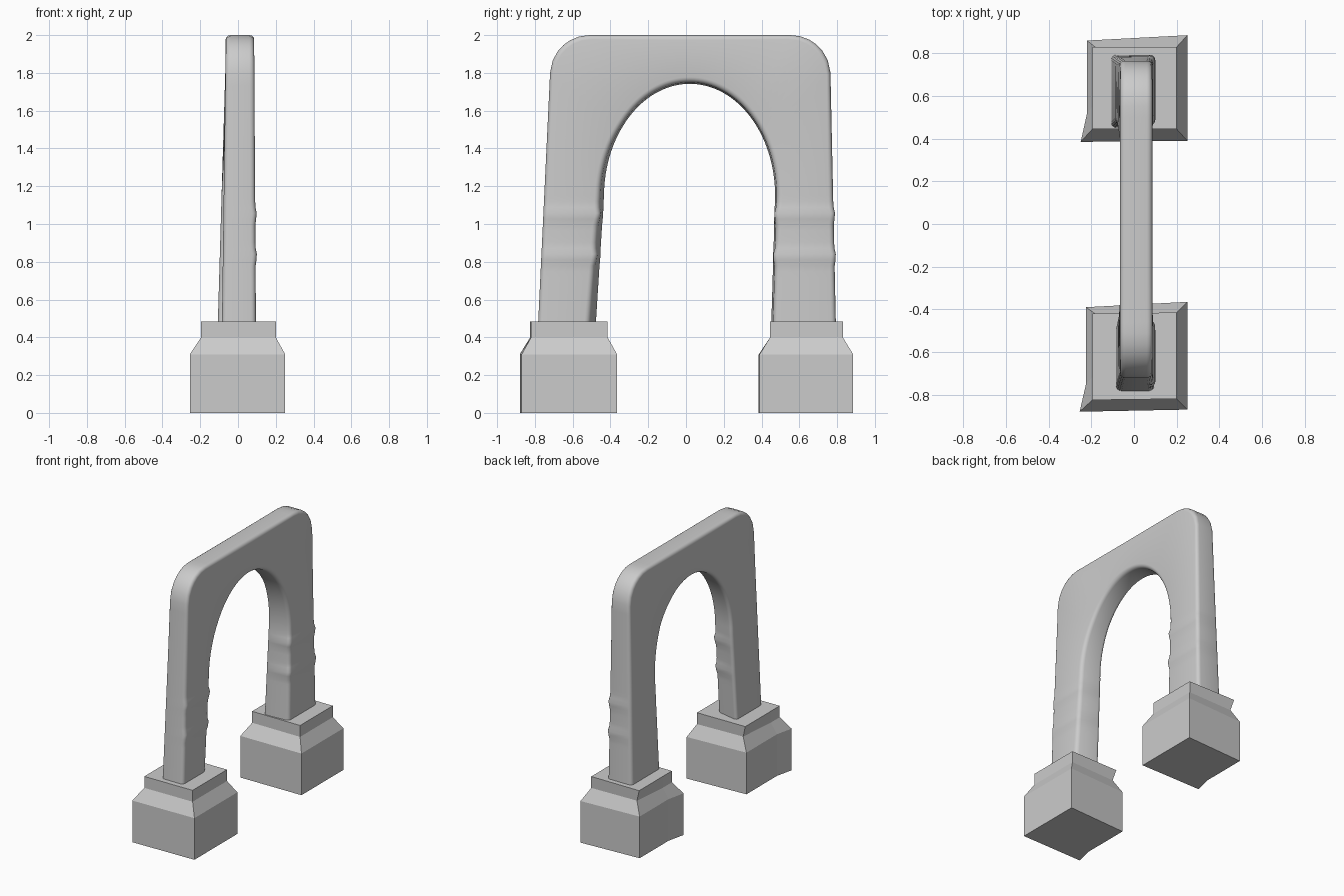
import bpy, bmesh, math

if "Cube" in bpy.data.objects:
    bpy.data.objects.remove(bpy.data.objects["Cube"])

stone = bpy.data.materials.new("grey_stone")
stone.diffuse_color = (0.6, 0.6, 0.6, 1)
stone.use_nodes = True
stone.node_tree.nodes["Principled BSDF"].inputs["Base Color"].default_value = stone.diffuse_color


def make_object(name, rings, angle):
    """Skin a list of equal closed rings, cap the ends."""
    bm = bmesh.new()
    loops = [[bm.verts.new(p) for p in r] for r in rings]
    n = len(rings[0])
    for a, b in zip(loops, loops[1:]):
        for i in range(n):
            j = (i + 1) % n
            bm.faces.new((a[i], a[j], b[j], b[i]))
    bm.faces.new(loops[0][::-1])
    bm.faces.new(loops[-1])
    bmesh.ops.recalc_face_normals(bm, faces=bm.faces[:])
    me = bpy.data.meshes.new(name)
    bm.to_mesh(me)
    bm.free()
    me.materials.append(stone)
    ob = bpy.data.objects.new(name, me)
    bpy.context.collection.objects.link(ob)
    if angle:
        bpy.ops.object.select_all(action='DESELECT')
        ob.select_set(True)
        bpy.context.view_layer.objects.active = ob
        bpy.ops.object.shade_smooth_by_angle(angle=math.radians(angle))
    return ob


# Pedestals: slightly skewed block, sloped shoulder and square cap
def pedestal(name, base, cap):
    neck = list(cap)
    neck[3] = (cap[3][0] + 0.025, cap[3][1] - 0.01)   # undercut corner
    levels = [(base, 0.0), (base, 0.31), (neck, 0.40), (cap, 0.485)]
    make_object(name, [[(x, y, z) for x, y in pts] for pts, z in levels], 0)


pedestal("front_pedestal",
         [(-0.255, -0.88), (0.25, -0.87), (0.25, -0.365), (-0.225, -0.39), (-0.225, -0.75)],
         [(-0.195, -0.825), (0.20, -0.82), (0.20, -0.415), (-0.195, -0.42), (-0.195, -0.72)])
pedestal("back_pedestal",
         [(-0.25, 0.385), (0.25, 0.39), (0.25, 0.885), (-0.22, 0.86), (-0.22, 0.52)],
         [(-0.195, 0.445), (0.20, 0.445), (0.20, 0.83), (-0.195, 0.83), (-0.195, 0.55)])

# Arch: stations pair a point on the opening with a point on the outer edge
CY, CZ, FOOT = 0.02, 1.15, 0.47


def outer_edge(dy, dz):
    """Hit a rounded rectangle with a ray from the arch centre."""
    w = 0.765 - CY if dy > 0 else 0.72 + CY
    h, r = 2.0 - CZ, 0.21
    s = min(w / max(abs(dy), 1e-6), h / max(abs(dz), 1e-6))
    py, pz = dy * s, dz * s
    qy, qz = max(-w + r, min(w - r, py)), min(h - r, pz)
    d = math.hypot(py - qy, pz - qz)
    y, z = CY + qy + (py - qy) * r / d, CZ + qz + (pz - qz) * r / d
    return y, z


def splay(y, z):
    """Widen the legs toward their feet."""
    t = max(0.0, (1.79 - z) / 1.3)
    return y + (0.028 * t if y > 0 else -0.062 * t)


stations = []
LEG, ARC = 22, 64
for i in range(LEG):                                   # front leg
    z = FOOT + (CZ - FOOT) * i / LEG
    stations.append((-0.43 - 0.042 * (CZ - z) / (CZ - FOOT), z, splay(-0.72, z), z))
for i in range(ARC + 1):                               # curved head
    a = math.pi * (1 - i / ARC)
    dy, dz = 0.45 * math.cos(a), 0.59 * math.sin(a)
    y, z = outer_edge(dy, dz)
    stations.append((CY + dy, CZ + dz, splay(y, z), z))
for i in range(1, LEG + 1):                            # back leg
    z = CZ + (FOOT - CZ) * i / LEG
    stations.append((0.47 - 0.02 * (CZ - z) / (CZ - FOOT), z, splay(0.765, z), z))


def section(iy, iz, oy, oz):
    """Rounded rectangle between inner and outer point, with worn bumps."""
    low = max(0.0, (1.9 - oz) / 1.43)
    front = oy < 0
    bump = sum(math.exp(-((iz - c) / 0.03) ** 2) for c in (0.83, 1.05))
    x0 = -0.065 - (0.02 if front else 0.042) * low
    x1 = 0.086 + 0.009 * low + 0.008 * bump
    length = math.hypot(oy - iy, oz - iz)
    uy, uz = (oy - iy) / length, (oz - iz) / length
    taper = 0.012 + (0.028 * low if front else 0.0)
    r, pts = 0.026, []
    corners = [(0, x0, 180), (length, x0, 270), (length, x1, 0), (0, x1, 90)]
    for s, x, start in corners:
        cs = s + (r if s == 0 else -r)
        cx = x + (r if x == x0 else -r)
        for k in range(5):
            a = math.radians(start + 22.5 * k)
            ps, px = cs + r * math.cos(a), cx + r * math.sin(a)
            f = (px - x0) / (x1 - x0)
            if s == 0:
                ps += taper * f - 0.012 * bump * f
            elif not front:
                ps += 0.01 * bump * f
            pts.append((px, iy + uy * ps, iz + uz * ps))
    return pts


make_object("arch", [section(*s) for s in stations], 40)
